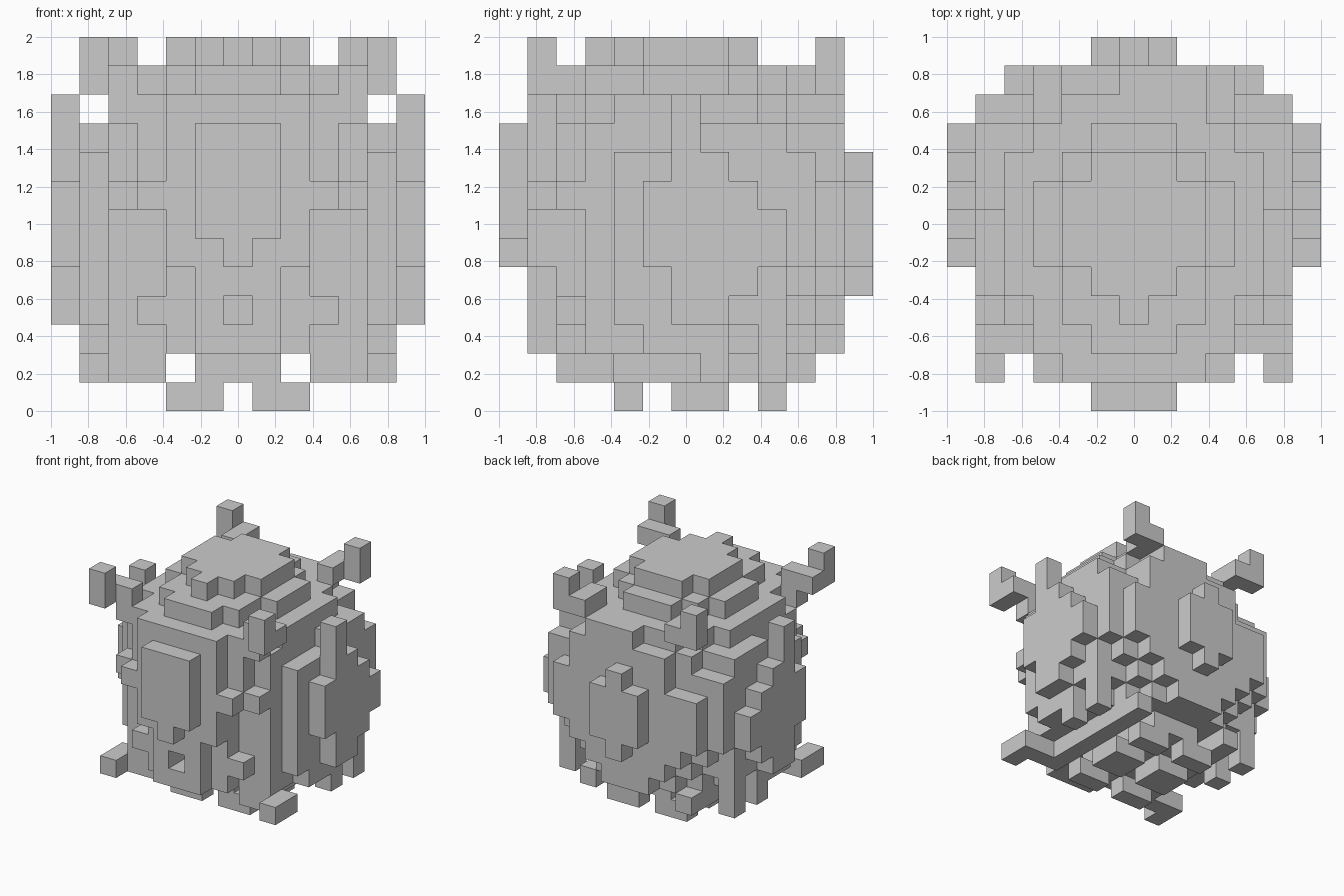
import bpy
import bmesh
from itertools import product
from mathutils import Vector

GRID = 13
MID = GRID // 2
CELL = 2 / GRID
parts = {}

cube = bpy.data.objects.get("Cube")
if cube:
    bpy.data.objects.remove(cube)

grey = bpy.data.materials.new("stone_grey")
grey.use_nodes = True
colour = (0.6, 0.6, 0.6, 1)
grey.diffuse_color = colour
grey.node_tree.nodes["Principled BSDF"].inputs["Base Color"].default_value = colour


def cells(side, depth, height, signs=(-1, 1)):
    """Block of cells; side is the distance from the middle, mirrored to both sides."""
    spans = [range(s[0], s[-1] + 1) for s in (side, depth, height)]
    return {(MID + sign * s, y, z) for s, y, z in product(*spans) for sign in signs}


def add(name, *block):
    parts.setdefault(name, set()).update(cells(*block))


def carve(name, *block):
    parts[name] -= cells(*block)


# Rounded core
parts["core"] = {c for c in product(range(2, 11), repeat=3)
                 if sum((i - MID) ** 2 for i in c) <= 37}
carve("core", (3, 4), (2,), (2, 6))
carve("core", (4,), (2,), (8, 9))
add("core", (3,), (2,), (3,))
add("core", (3,), (2,), (10,))
add("core", (4,), (3,), (2,))

# Front slab with arms, a small hole and a raised plate
add("front_slab", (0, 2), (1,), (5, 10))
add("front_slab", (3,), (1,), (7,))
add("front_slab", (0, 1), (1,), (2, 4))
carve("front_slab", (0,), (1,), (3,))
carve("core", (0,), (2,), (3,))
add("front_plate", (0, 1), (0,), (6, 9))
add("front_plate", (0,), (0,), (5,))

# Top steps
for reach, depth in ((1, (2, 9)), (2, (3, 8)), (3, (5, 7))):
    add("top_step", (0, reach), depth, (11,))
for reach, depth in ((0, (3,)), (1, (4, 8)), (2, (5, 7))):
    add("top_plate", (0, reach), depth, (12,))

# Side slabs with teeth below, and stepped side plates with a finger on top
add("side_slab", (5,), (4, 9), (3, 8))
add("side_slab", (5,), (10,), (5, 8))
add("side_slab", (5,), (7, 9), (9,))
add("side_slab", (5,), (5, 6), (2,))
add("side_tooth", (5,), (7,), (1, 2))
for depth, height in ((5, (5, 7)), (6, (3, 10)), (7, (3, 8)), (8, (4, 7)), (9, (5, 6))):
    add("side_plate", (6,), (depth,), height)

# Back slab, stepped at its rim and uneven on top, with a cross-shaped plate
for reach, height in ((1, (2, 10)), (2, (3, 10)), (3, (4, 7)), (4, (5, 7))):
    add("back_slab", (0, reach), (11,), height)
carve("back_slab", (1, 2), (11,), (10,), (-1,))
add("back_slab", (3,), (11,), (8, 9), (1,))
add("back_plate", (0, 1), (12,), (5, 7))
add("back_plate", (0,), (12,), (4, 8))

# Horns on the upper corners
add("front_horn", (5,), (1,), (11, 12))
add("front_horn", (4, 5), (2,), (11,))
add("front_horn", (4,), (2,), (10,))
add("back_horn", (4,), (11,), (11, 12))
add("back_horn", (3,), (10, 11), (11,))

# Ridges, teeth and feet underneath
add("bottom_ridge", (0, 1), (4, 9), (1,))
add("bottom_ridge", (3,), (4, 8), (1,))
for depth in ((4,), (6, 7), (9,)):
    add("bottom_tooth", (1, 2), depth, (0,))
add("front_foot", (5,), (2, 3), (1,))
add("front_foot", (3, 4), (3,), (1,))
add("back_foot", (5,), (9,), (1, 2))
add("back_foot", (3,), (9, 10), (1,))

# One mesh per part, with faces only on the outside of the whole figure
solid = set().union(*parts.values())
shift = Vector((-1, -1, 0))
for name, block in parts.items():
    bm = bmesh.new()
    for cell in sorted(block):
        for axis, step in product(range(3), (-1, 1)):
            beside = list(cell)
            beside[axis] += step
            if tuple(beside) in solid:
                continue
            corners = []
            for a, b in ((0, 0), (1, 0), (1, 1), (0, 1))[::step]:
                p = Vector(cell)
                p[axis] += max(step, 0)
                p[(axis + 1) % 3] += a
                p[(axis + 2) % 3] += b
                corners.append(bm.verts.new(p * CELL + shift))
            bm.faces.new(corners)
    bmesh.ops.remove_doubles(bm, verts=bm.verts, dist=CELL / 100)
    mesh = bpy.data.meshes.new(name)
    bm.to_mesh(mesh)
    bm.free()
    mesh.materials.append(grey)
    bpy.context.collection.objects.link(bpy.data.objects.new(name, mesh))
